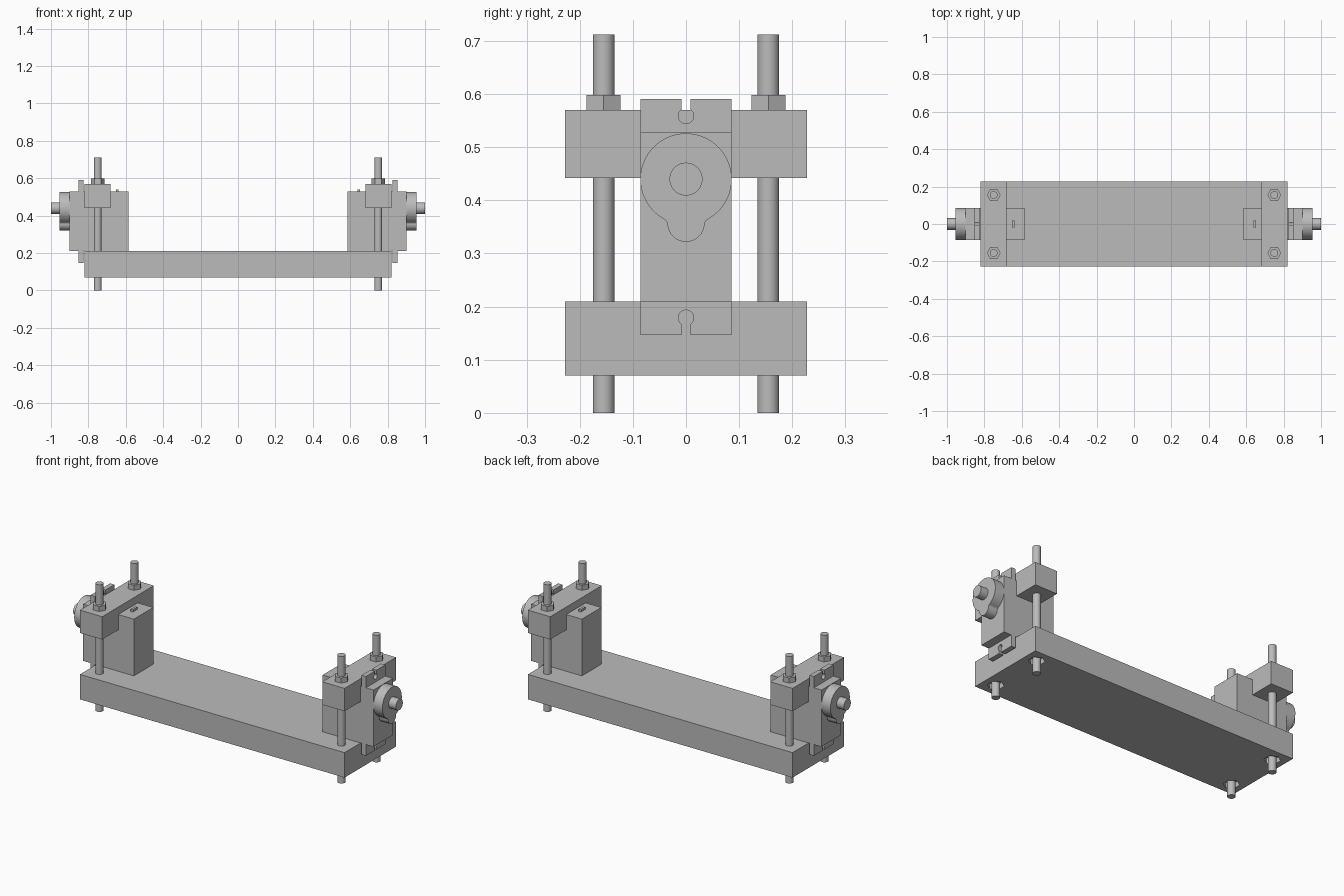
import bpy, bmesh, math
from mathutils import Matrix

cube = bpy.data.objects.get("Cube")
if cube:
    bpy.data.objects.remove(cube, do_unlink=True)

GREY = (0.5, 0.5, 0.5, 1)
mat = bpy.data.materials.new("machined grey")
mat.use_nodes = True
mat.diffuse_color = GREY
mat.node_tree.nodes["Principled BSDF"].inputs["Base Color"].default_value = GREY


def finish(bm, name, smooth=False):
    bmesh.ops.recalc_face_normals(bm, faces=bm.faces)
    mesh = bpy.data.meshes.new(name)
    bm.to_mesh(mesh)
    bm.free()
    mesh.materials.append(mat)
    ob = bpy.data.objects.new(name, mesh)
    bpy.context.collection.objects.link(ob)
    if smooth:
        bpy.ops.object.select_all(action="DESELECT")
        ob.select_set(True)
        bpy.context.view_layer.objects.active = ob
        bpy.ops.object.shade_smooth_by_angle(angle=math.radians(30))
    return ob


def box(name, x, y, z):
    """Box from (min, max) ranges."""
    bm = bmesh.new()
    bmesh.ops.create_cube(bm, size=1)
    for v in bm.verts:
        for i, (a, b) in enumerate((x, y, z)):
            v.co[i] = (a + b) / 2 + v.co[i] * (b - a)
    return finish(bm, name)


def cylinder(name, centre, radius, depth, sides=40, axis="Z"):
    bm = bmesh.new()
    m = Matrix.Translation(centre)
    if axis == "X":
        m = m @ Matrix.Rotation(math.pi / 2, 4, "Y")
    bmesh.ops.create_cone(bm, cap_ends=True, segments=sides, radius1=radius,
                          radius2=radius, depth=depth, matrix=m)
    return finish(bm, name, sides > 8)


def extrude_x(name, outline, x0, x1):
    """Extrude a (y, z) outline between two x positions."""
    bm = bmesh.new()
    face = bm.faces.new([bm.verts.new((x0, y, z)) for y, z in outline])
    ext = bmesh.ops.extrude_face_region(bm, geom=[face])["geom"]
    for v in ext:
        if isinstance(v, bmesh.types.BMVert):
            v.co.x = x1
    return finish(bm, name, True)


def arc(cy, cz, r, a0, a1, n):
    """Points on an arc, angles in degrees from +y."""
    angles = [math.radians(a0 + (a1 - a0) * i / n) for i in range(n + 1)]
    return [(cy + r * math.cos(a), cz + r * math.sin(a)) for a in angles]


def mirror_outline(half):
    return half + [(-y, z) for y, z in reversed(half) if abs(y) > 1e-5]


ROD_X, ROD_Y, AXIS_Z = 0.75, 0.155, 0.44
HALF_W, BLOCK_W = 0.228, 0.086

# Base beam with hexagonal recesses underneath
base = box("base_beam", (-0.82, 0.82), (-HALF_W, HALF_W), (0.07, 0.21))
for sx in (-1, 1):
    for sy in (-1, 1):
        pocket = cylinder("recess_cutter", (sx * ROD_X, sy * ROD_Y, 0.07), 0.042, 0.06, 6)
        pocket.hide_render = True
        pocket.hide_set(True)
        cut = base.modifiers.new("recess", "BOOLEAN")
        cut.operation = "DIFFERENCE"
        cut.solver = "EXACT"
        cut.object = pocket

# Keyhole plate outline: slot and round hole at the top and the bottom
SLOT, HOLE = 0.008, 0.0145
a = math.degrees(math.acos(SLOT / HOLE))
half_plate = (arc(0, 0.179, HOLE, 90, -a, 14)
              + [(SLOT, 0.147), (BLOCK_W, 0.147), (BLOCK_W, 0.591), (SLOT, 0.591)]
              + arc(0, 0.559, HOLE, a, -90, 14))

# Cam outline: disc blended into a small lower lobe by concave fillets
R, LOBE, FILLET, LOBE_Z = 0.086, 0.035, 0.012, 0.357
fy = LOBE + FILLET
fz = AXIS_Z - math.sqrt((R + FILLET) ** 2 - fy ** 2)
join = math.degrees(math.atan2(fz - AXIS_Z, fy))
half_cam = (arc(0, AXIS_Z, R, 90, join, 32)
            + arc(fy, fz, FILLET, join + 180, 180, 5)
            + arc(0, LOBE_Z, LOBE, 0, -90, 14))

for s, side in ((1, "left"), (-1, "right")):
    def span(x0, x1):
        return tuple(sorted((s * x0, s * x1)))

    # Bearing block, its locating key, and the clamp bar over it
    box(side + "_bearing_block", span(0.585, 0.90), (-BLOCK_W, BLOCK_W), (0.21, 0.528))
    box(side + "_locating_key", span(0.638, 0.652), (-0.02, 0.02), (0.52, 0.541))
    box(side + "_clamp_bar", span(0.682, 0.82), (-HALF_W, HALF_W), (0.442, 0.57))

    # Plate, cam and shaft on the outer end
    extrude_x(side + "_keyhole_plate", mirror_outline(half_plate), s * 0.826, s * 0.853)
    extrude_x(side + "_cam", mirror_outline(half_cam), s * 0.90, s * 0.955)
    cylinder(side + "_shaft", (s * 0.97, 0, AXIS_Z), 0.031, 0.06, axis="X")

    # Threaded rods and nuts
    for sy, end in ((-1, "front"), (1, "back")):
        cylinder(f"{side}_{end}_rod", (s * ROD_X, sy * ROD_Y, 0.356), 0.0205, 0.712)
        nut = cylinder(f"{side}_{end}_nut", (0, 0, 0), 0.037, 0.029, 6)
        nut.rotation_euler.z = math.pi / 2
        nut.location = (s * ROD_X, sy * ROD_Y, 0.584)
